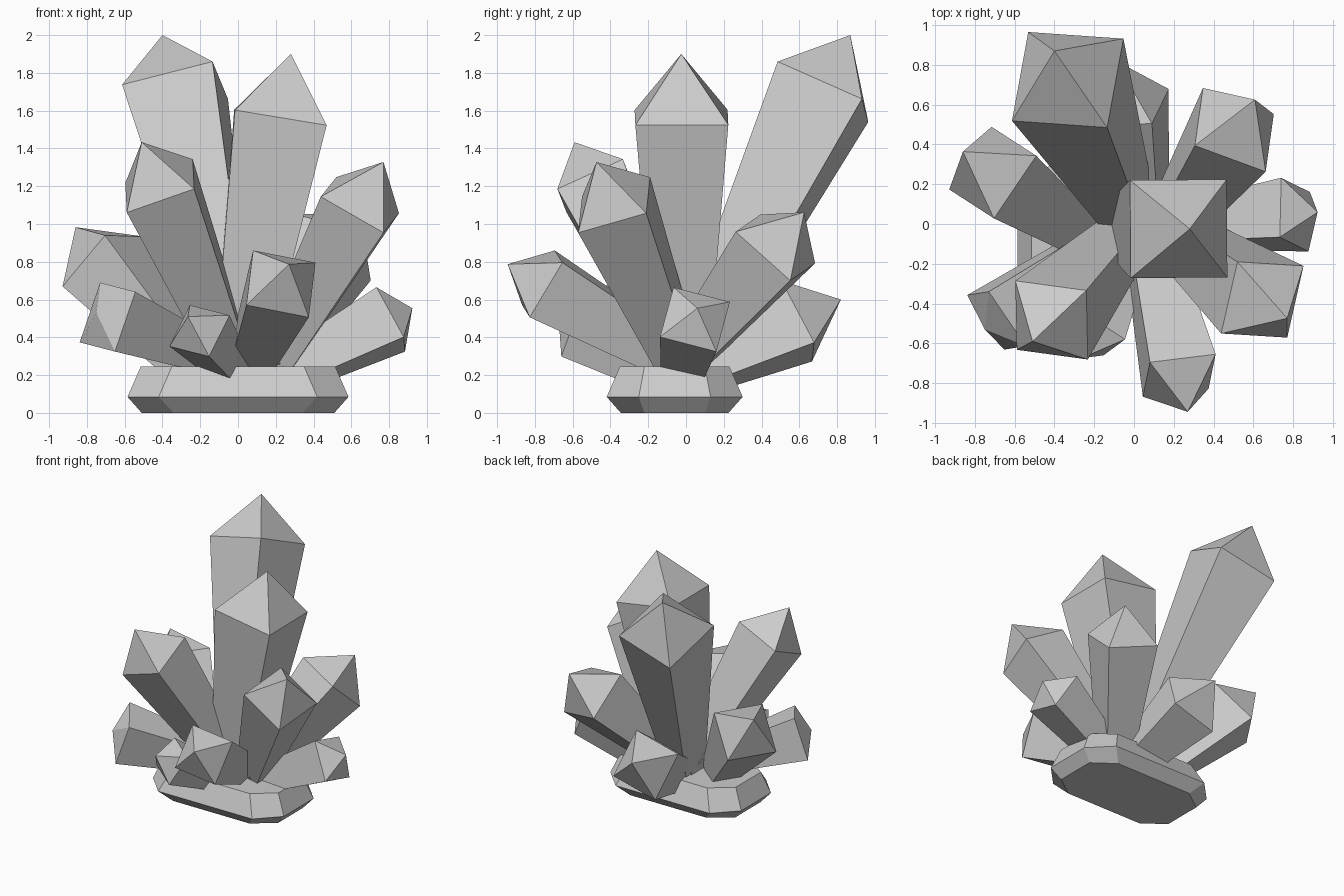
import bpy, bmesh
from mathutils import Vector, Matrix
from math import radians

if "Cube" in bpy.data.objects:
    bpy.data.objects.remove(bpy.data.objects["Cube"])


def finish(name, bm):
    bmesh.ops.recalc_face_normals(bm, faces=bm.faces)
    mesh = bpy.data.meshes.new(name)
    bm.to_mesh(mesh)
    bm.free()
    obj = bpy.data.objects.new(name, mesh)
    bpy.context.collection.objects.link(obj)
    return obj


def bridge(bm, a, b):
    n = len(a)
    for i in range(n):
        j = (i + 1) % n
        bm.faces.new((a[i], a[j], b[j], b[i]))


def crystal(name, tip, corner, base, taper=0.5):
    """Square shaft widening from base to shoulder, closed by a pyramid tip."""
    tip, corner, base = Vector(tip), Vector(corner), Vector(base)
    axis = (tip - base).normalized()
    centre = tip - axis * (tip - corner).dot(axis)
    bm = bmesh.new()
    low, high = [], []
    for i in range(4):
        arm = Matrix.Rotation(radians(90 * i), 3, axis) @ (corner - centre)
        low.append(bm.verts.new(base + arm * taper))
        high.append(bm.verts.new(centre + arm))
    top = bm.verts.new(tip)
    bridge(bm, low, high)
    for i in range(4):
        bm.faces.new((high[i], high[(i + 1) % 4], top))
    bm.faces.new(low[::-1])
    return finish(name, bm)


# Bevelled octagonal rock base
bm = bmesh.new()
rings = []
for z, x1, x2, y1, y2 in ((0, .51, .34, .16, .285),
                          (.085, .585, .42, .19, .36),
                          (.245, .515, .35, .16, .29)):
    pts = [(x1, -y1), (x1, y1), (x2, y2), (-x2, y2),
           (-x1, y1), (-x1, -y1), (-x2, -y2), (x2, -y2)]
    rings.append([bm.verts.new((x, y - .06, z)) for x, y in pts])
bridge(bm, rings[0], rings[1])
bridge(bm, rings[1], rings[2])
bm.faces.new(rings[0][::-1])
bm.faces.new(rings[2])
finish("rock_base", bm)

# Crystals radiating from the base: tip, one shoulder corner, root
crystal("tall_back_crystal", (-.40, .87, 2.0), (-.135, .485, 1.86), (0, 0, .2), .4)
crystal("tall_centre_crystal", (.28, -.025, 1.9), (-.02, .22, 1.605), (0, -.02, .2), .53)
crystal("front_left_crystal", (-.51, -.59, 1.433), (-.24, -.334, 1.343), (0, -.02, .2))
crystal("right_crystal", (.77, -.474, 1.328), (.52, -.19, 1.248), (.15, -.01, .2))
crystal("back_right_crystal", (.608, .625, 1.062), (.306, .394, 1.05), (.14, -.06, .22))
crystal("left_crystal", (-.86, .364, .983), (-.704, .028, .94), (-.23, -.08, .22))
crystal("low_front_crystal", (.27, -.944, .787), (.08, -.695, .86), (.05, 0, .25), .6)
crystal("low_right_crystal", (.923, .06, .554), (.733, -.066, .665), (.2, -.02, .18), .6)
crystal("low_back_crystal", (-.09, .82, .6), (.09, .505, .70), (.04, .04, .22), .6)
crystal("low_left_crystal", (-.75, -.53, .53), (-.73, -.34, .69), (-.15, -.08, .3), .55)
crystal("small_front_crystal", (-.265, -.675, .51), (-.045, -.58, .517), (-.03, -.2, .22), .6)
